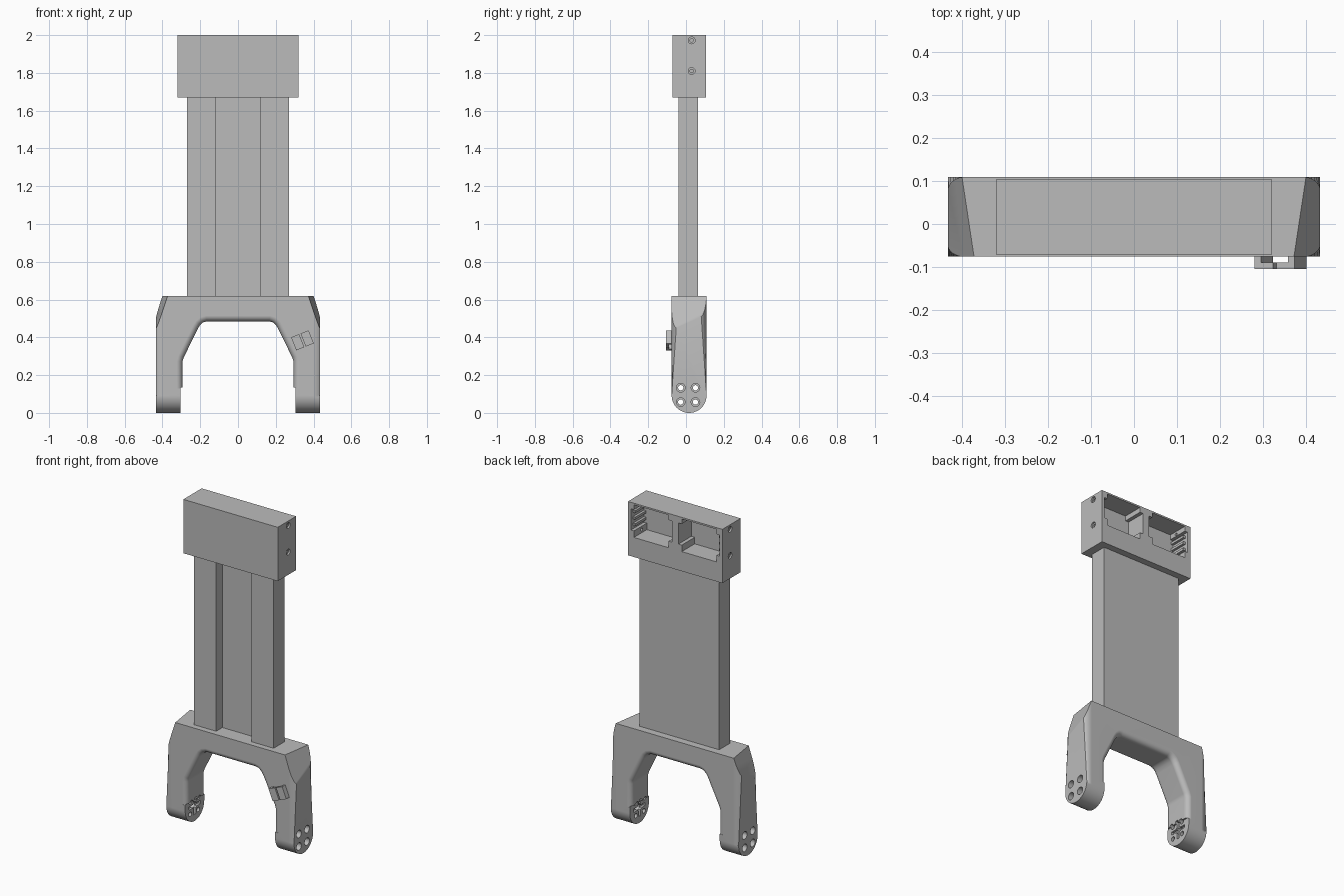
import bpy, bmesh, math
from mathutils import Vector, Matrix

cube = bpy.data.objects.get("Cube")
if cube:
    bpy.data.objects.remove(cube, do_unlink=True)

grey = bpy.data.materials.new("plain grey")
grey.use_nodes = True
grey.diffuse_color = (0.5, 0.5, 0.5, 1)
grey.node_tree.nodes["Principled BSDF"].inputs["Base Color"].default_value = (0.5, 0.5, 0.5, 1)


def finish(name, bm):
    bmesh.ops.recalc_face_normals(bm, faces=bm.faces)
    me = bpy.data.meshes.new(name)
    bm.to_mesh(me)
    bm.free()
    me.materials.append(grey)
    ob = bpy.data.objects.new(name, me)
    bpy.context.collection.objects.link(ob)
    return ob


def loft(rings):
    """Closed solid through a row of equal-length point rings."""
    bm = bmesh.new()
    rows = [[bm.verts.new(p) for p in ring] for ring in rings]
    n = len(rows[0])
    for a, b in zip(rows, rows[1:]):
        for i in range(n):
            j = (i + 1) % n
            bm.faces.new((a[i], a[j], b[j], b[i]))
    bm.faces.new(rows[0][::-1])
    bm.faces.new(rows[-1])
    return bm


def box(name, x, y, z):
    ring = lambda h: [(x[0], y[0], h), (x[1], y[0], h), (x[1], y[1], h), (x[0], y[1], h)]
    return finish(name, loft([ring(z[0]), ring(z[1])]))


def x_rod(name, x, y, z, r, sides=24):
    ring = lambda h: [(h, y + r * math.cos(math.tau * i / sides),
                       z + r * math.sin(math.tau * i / sides)) for i in range(sides)]
    return finish(name, loft([ring(x[0]), ring(x[1])]))


def boolean(ob, tool, operation="DIFFERENCE"):
    mod = ob.modifiers.new("cut", "BOOLEAN")
    mod.object, mod.operation, mod.solver = tool, operation, "EXACT"
    bpy.context.view_layer.objects.active = ob
    bpy.ops.object.modifier_apply(modifier=mod.name)
    bpy.data.objects.remove(tool, do_unlink=True)


def smooth(ob):
    bpy.ops.object.select_all(action="DESELECT")
    ob.select_set(True)
    bpy.context.view_layer.objects.active = ob
    bpy.ops.object.shade_smooth_by_angle(angle=math.radians(30))
    mod = ob.modifiers.new("flat face normals", "WEIGHTED_NORMAL")
    mod.keep_sharp = True


# Head block with two notched pockets at the back and screw holes in the sides
head = box("head_block", (-0.32, 0.32), (-0.072, 0.105), (1.67, 2))
for s in (-1, 1):
    for x, z in (((0.045, 0.28), (1.79, 1.99)), ((0.022, 0.3), (1.83, 1.96))):
        boolean(head, box("pocket", sorted((s * x[0], s * x[1])), (-0.02, 0.2), z))
    for z in (1.81, 1.972):
        boolean(head, x_rod("screw_hole", (s * 0.26, s * 0.4), 0.03, z, 0.009))
        boolean(head, x_rod("screw_seat", (s * 0.31, s * 0.4), 0.03, z, 0.018))
    # Ribs on the outer pocket walls
    for z in (1.85, 1.89, 1.93):
        box("pocket_rib", sorted((s * 0.285, s * 0.305)), (-0.025, 0.085), (z, z + 0.015))

# Column: two posts joined by a thin web
box("column_web", (-0.13, 0.13), (0.02, 0.064), (0.61, 1.68))
for s, side in ((-1, "right"), (1, "left")):
    box(side + "_column_post", sorted((s * 0.12, s * 0.27)), (-0.04, 0.064), (0.61, 1.68))

# Fork body: slab with a round lower edge and rounded ends
Y0, Y1, TOP, W = -0.076, 0.109, 0.62, 0.433
R = (Y1 - Y0) / 2
YC = (Y0 + Y1) / 2


def slab_ring(x):
    arc = [(x, YC + R * math.cos(a), R + R * math.sin(a))
           for a in (math.pi + math.pi * i / 24 for i in range(25))]
    return [(x, Y1, TOP), (x, Y0, TOP)] + arc


bm = loft([slab_ring(-W), slab_ring(W)])
rim = [e for e in bm.edges
       if abs(e.verts[0].co.x - e.verts[1].co.x) < 0.001
       and min(v.co.z for v in e.verts) < TOP - 0.001]
bmesh.ops.bevel(bm, geom=rim, offset=0.036, segments=6, profile=0.5, affect="EDGES")
# Slanted shoulders
for s in (-1, 1):
    back = Vector((s * 0.40, Y1, TOP))
    front = Vector((s * 0.372, Y0, TOP))
    low = Vector((s * W, YC, 0.48))
    normal = (front - back).cross(low - back).normalized()
    if normal.x * s < 0:
        normal.negate()
    bmesh.ops.bisect_plane(bm, geom=bm.verts[:] + bm.edges[:] + bm.faces[:],
                           plane_co=back, plane_no=normal, clear_outer=True)
    bmesh.ops.holes_fill(bm, edges=[e for e in bm.edges if e.is_boundary], sides=0)
fork = finish("fork", bm)

# Arch opening, flared at front and back to round its rim
half = [(0.295, 0.13), (0.295, 0.27), (0.288, 0.292), (0.212, 0.447),
        (0.2, 0.466), (0.185, 0.479), (0.165, 0.485)]
path = [Vector(p) for p in half] + [Vector((-x, z)) for x, z in reversed(half)]


def arch_ring(y, d):
    ring = []
    for i, p in enumerate(path):
        segs = [path[k + 1] - path[k] for k in (i - 1, i) if 0 <= k < len(path) - 1]
        norms = [Vector((t.y, -t.x)).normalized() for t in segs]
        m = sum(norms, Vector((0, 0))).normalized()
        q = p + m * d / m.dot(norms[0])
        ring.append((q.x, y, q.y))
    return ring


F = 0.03
flare = [(F * (1 - math.cos(a)), F * (1 - math.sin(a)))
         for a in (math.pi / 2 * i / 6 for i in range(7))]
flare = [(-0.02, F)] + flare
rings = [arch_ring(Y0 + t, d) for t, d in flare]
rings += [arch_ring(Y1 - t, d) for t, d in reversed(flare)]
boolean(fork, finish("arch_cutter", loft(rings)))
boolean(fork, box("foot_cutter", (-0.305, 0.305), (-0.3, 0.3), (-0.1, 0.135)))

# Feet: four bolt holes, and a hub recess on the inner face
for s in (-1, 1):
    for y in (-0.028, 0.05):
        for z in (0.057, 0.133):
            boolean(fork, x_rod("bolt_hole", (s * 0.25, s * 0.5), y, z, 0.014, 16))
            boolean(fork, x_rod("bolt_seat", (s * 0.39, s * 0.5), y, z, 0.023, 20))
    boolean(fork, x_rod("hub_hole", (s * 0.25, s * 0.35), YC, 0.095, 0.02))
    for w, h in ((0.055, 0.01), (0.01, 0.055)):
        boolean(fork, box("hub_slot", sorted((s * 0.25, s * 0.32)),
                          (YC - w, YC + w), (0.095 - h, 0.095 + h)))
smooth(fork)

# Cable clip on the front of the left leg: two facing hooks
turn = Matrix.Translation((0.341, 0, 0.384)) @ Matrix.Rotation(math.radians(-22), 4, "Y")
for s, side in ((-1, "inner"), (1, "outer")):
    plate = box(side + "_clip_plate", sorted((s * 0.004, s * 0.05)), (-0.105, -0.09), (-0.037, 0.037))
    stem = box(side + "_clip_stem", sorted((s * 0.034, s * 0.05)), (-0.1, -0.07), (-0.037, 0.037))
    boolean(plate, stem, "UNION")
    plate.data.transform(turn)
